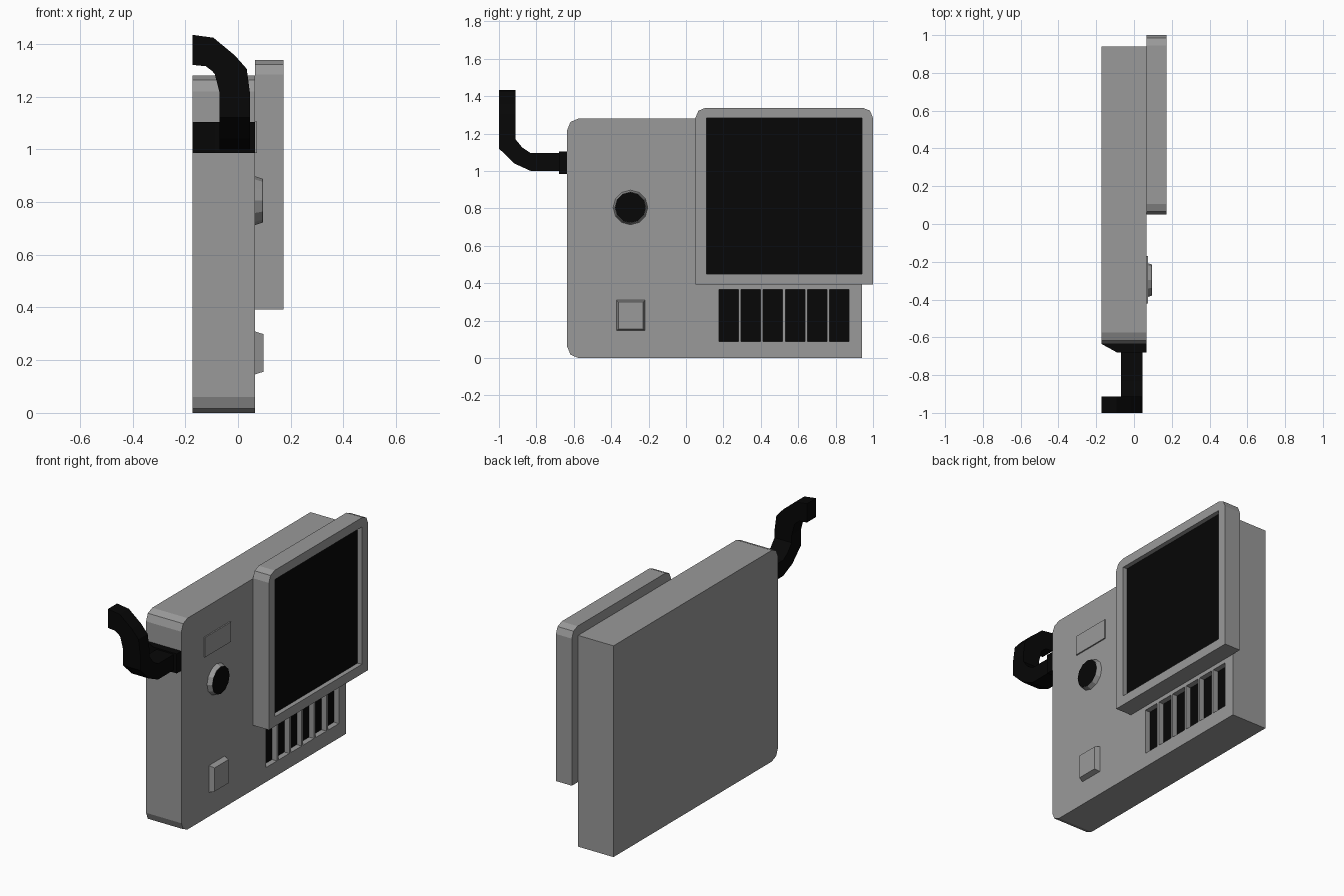
import bpy, bmesh
from math import sin, cos, pi, radians

if "Cube" in bpy.data.objects:
    bpy.data.objects.remove(bpy.data.objects["Cube"])


def material(name, v):
    m = bpy.data.materials.new(name)
    m.diffuse_color = (v, v, v, 1)
    m.use_nodes = True
    m.node_tree.nodes["Principled BSDF"].inputs["Base Color"].default_value = m.diffuse_color
    return m


black = material("black", 0.002)
grey = material("dark_grey", 0.32)


def loft(name, sections, mat=grey):
    """Skin a list of equal-sized vertex rings and cap both ends."""
    bm = bmesh.new()
    rings = [[bm.verts.new(p) for p in s] for s in sections]
    n = len(rings[0])
    for a, b in zip(rings, rings[1:]):
        for i in range(n):
            j = (i + 1) % n
            bm.faces.new((a[i], a[j], b[j], b[i]))
    bm.faces.new(rings[0][::-1])
    bm.faces.new(rings[-1])
    bmesh.ops.recalc_face_normals(bm, faces=bm.faces)
    me = bpy.data.meshes.new(name)
    bm.to_mesh(me)
    bm.free()
    ob = bpy.data.objects.new(name, me)
    bpy.context.collection.objects.link(ob)
    me.materials.append(mat)
    return ob


def rect(y0, y1, z0, z1, radii=(0, 0, 0, 0)):
    """Rectangle in the yz plane; radii run bottom-left, bottom-right, top-right, top-left."""
    corners = ((y0, z0, 1, 1), (y1, z0, -1, 1), (y1, z1, -1, -1), (y0, z1, 1, -1))
    pts = []
    for k, ((y, z, sy, sz), r) in enumerate(zip(corners, radii)):
        if not r:
            pts.append((y, z))
            continue
        for s in range(3):
            a = pi + k * pi / 2 + s * pi / 4
            pts.append((y + sy * r + r * cos(a), z + sz * r + r * sin(a)))
    return pts


def slab(name, x0, x1, prof, top=None, mat=grey):
    """Extrude a yz profile along x, optionally tapering to a second profile."""
    return loft(name, [[(x0, *p) for p in prof], [(x1, *p) for p in top or prof]], mat)


def recess(target, name, x_face, depth, y0, y1, z0, z1):
    """Cut a pocket into the +x face and lay a black panel on its floor."""
    cutter = slab("cutter", x_face - depth, x_face + 0.1, rect(y0, y1, z0, z1))
    cutter.hide_render = True
    mod = target.modifiers.new("pocket", 'BOOLEAN')
    mod.operation, mod.solver, mod.object = 'DIFFERENCE', 'EXACT', cutter
    bpy.context.view_layer.objects.active = target
    bpy.ops.object.modifier_apply(modifier=mod.name)
    bpy.data.objects.remove(cutter)
    slab(name, x_face - depth - 0.002, x_face - depth + 0.002, rect(y0, y1, z0, z1), mat=black)


# Housing, rounded only along its -y end, with a row of vent slots
F = 0.065
body = slab("housing", -0.172, F, rect(-0.635, 0.94, 0, 1.28, (0.06, 0, 0, 0.06)))
for i in range(6):
    y = 0.176 + 0.1185 * i
    recess(body, f"vent_slot_{i + 1}", F, 0.035, y, y + 0.104, 0.088, 0.367)

# Screen frame with recessed display
frame = slab("screen_frame", F, 0.172, rect(0.05, 1.0, 0.392, 1.338, (0, 0, 0.055, 0.055)))
recess(frame, "display", 0.172, 0.03, 0.11, 0.94, 0.45, 1.282)

# Label plate, push button and dial
slab("label_plate", F - 0.01, 0.073, rect(-0.42, -0.17, 0.985, 1.105))
slab("push_button", F - 0.01, 0.096, rect(-0.375, -0.217, 0.143, 0.312),
     rect(-0.362, -0.23, 0.156, 0.299))


def circle(r):
    return [(-0.297 + r * cos(radians(30 * i)), 0.805 + r * sin(radians(30 * i)))
            for i in range(12)]


slab("dial", F - 0.01, 0.093, circle(0.096), circle(0.083))
slab("dial_cap", 0.091, 0.094, circle(0.082), mat=black)

# Tapered collar at the pipe outlet
loft("pipe_collar", [
    [(x0, y, 0.985), (F, y, 0.985), (F, y, 1.103), (x0, y, 1.103)]
    for x0, y in ((-0.172, -0.635), (-0.09, -0.68))], black)

# Square pipe: (outer, inner) edges in yz for the first bend, in xz for the second
bend_up = [((-0.66, 1.0), (-0.66, 1.095)), ((-0.83, 1.0), (-0.83, 1.095)),
           ((-0.918, 1.04), (-0.875, 1.125)), ((-1.0, 1.12), (-0.912, 1.17))]
bend_side = [((0.045, 1.215), (-0.07, 1.215)), ((0.033, 1.305), (-0.088, 1.285)),
             ((-0.012, 1.356), (-0.098, 1.297)), ((-0.093, 1.423), (-0.122, 1.315)),
             ((-0.172, 1.434), (-0.172, 1.32))]
sections = [[(-0.07, *o), (0.045, *o), (0.045, *i), (-0.07, *i)] for o, i in bend_up]
sections += [[(i[0], -1.0, i[1]), (o[0], -1.0, o[1]), (o[0], -0.912, o[1]), (i[0], -0.912, i[1])]
             for o, i in bend_side]
loft("pipe", sections, black)
